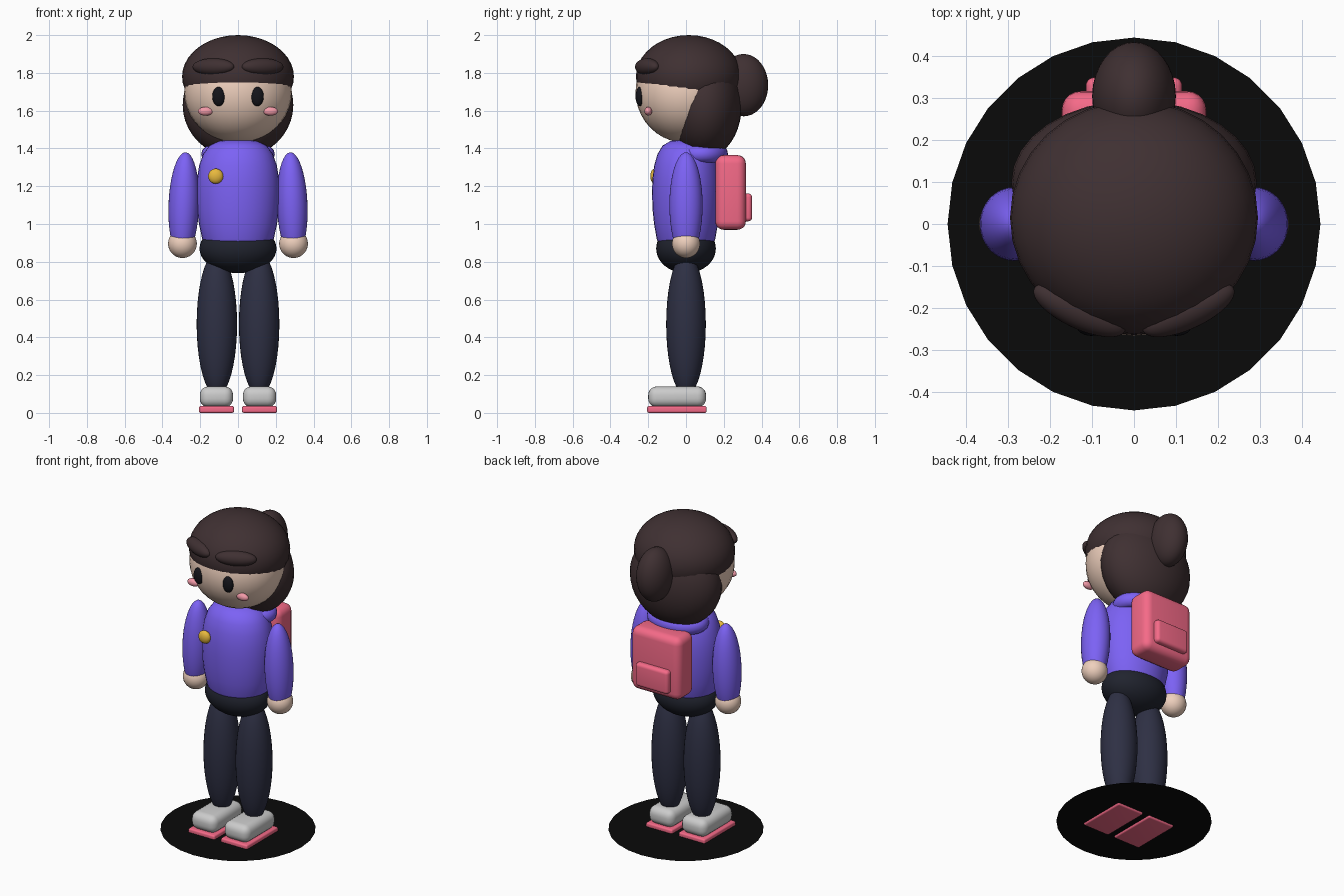
import bpy, bmesh, math
from mathutils import Matrix

if "Cube" in bpy.data.objects:
    bpy.data.objects.remove(bpy.data.objects["Cube"])


def material(name, hex_code):
    rgb = [int(hex_code[i:i + 2], 16) / 255 for i in (0, 2, 4)]
    m = bpy.data.materials.new(name)
    m.diffuse_color = [c / 12.92 if c < 0.04 else ((c + 0.055) / 1.055) ** 2.4 for c in rgb] + [1]
    m.use_nodes = True
    m.node_tree.nodes["Principled BSDF"].inputs["Base Color"].default_value = m.diffuse_color
    return m


HAIR = material("hair_brown", "3F3032")
SKIN = material("skin", "EFD0BD")
PURPLE = material("hoodie_purple", "7C62F5")
NAVY = material("trouser_navy", "2E3044")
DARK = material("waist_dark", "20232E")
PINK = material("pink", "F56A88")
BLUSH = material("blush", "F29AA8")
GOLD = material("gold", "E8B93E")
BLACK = material("black", "14141A")
SHADOW = material("shadow_black", "0A0A0A")
GREY = material("shoe_grey", "CFCFCF")


def add(name, bm, mat, smooth=True):
    mesh = bpy.data.meshes.new(name)
    bmesh.ops.recalc_face_normals(bm, faces=bm.faces)
    bm.to_mesh(mesh)
    bm.free()
    for p in mesh.polygons:
        p.use_smooth = smooth
    mesh.materials.append(mat)
    ob = bpy.data.objects.new(name, mesh)
    bpy.context.collection.objects.link(ob)
    return ob


def ellipsoid(name, loc, radii, mat, rot=(0, 0, 0)):
    bm = bmesh.new()
    bmesh.ops.create_uvsphere(bm, u_segments=32, v_segments=20, radius=1)
    bmesh.ops.scale(bm, vec=radii, verts=bm.verts)
    ob = add(name, bm, mat)
    ob.location, ob.rotation_euler = loc, rot
    return ob


def rounded_box(name, loc, size, radius, mat):
    bm = bmesh.new()
    bmesh.ops.create_cube(bm, size=1)
    bmesh.ops.scale(bm, vec=size, verts=bm.verts)
    bmesh.ops.bevel(bm, geom=bm.edges[:], offset=radius, segments=5, profile=0.5, affect='EDGES')
    ob = add(name, bm, mat)
    ob.location = loc
    return ob


def lathe(name, profile, scale, mat):
    bm = bmesh.new()
    vs = [bm.verts.new((r, 0, z)) for r, z in profile]
    es = [bm.edges.new(p) for p in zip(vs, vs[1:])]
    bmesh.ops.spin(bm, geom=vs + es, cent=(0, 0, 0), axis=(0, 0, 1), angle=math.tau, steps=32)
    bmesh.ops.remove_doubles(bm, verts=bm.verts, dist=1e-4)
    bmesh.ops.scale(bm, vec=scale, verts=bm.verts)
    return add(name, bm, mat)


# Ground shadow disc
bm = bmesh.new()
bmesh.ops.create_circle(bm, cap_ends=True, segments=28, radius=0.445,
                        matrix=Matrix.Translation((0, 0, 0.012)))
add("base_disc", bm, SHADOW, False)

# Head and hair
ellipsoid("head", (0, 0, 1.70), (0.285, 0.267, 0.27), SKIN)
ellipsoid("hair_cap", (0, 0.015, 1.78), (0.296, 0.28, 0.22), HAIR)
ellipsoid("back_hair", (0, 0.10, 1.63), (0.293, 0.195, 0.28), HAIR)
ellipsoid("hair_bun", (0, 0.305, 1.735), (0.10, 0.13, 0.165), HAIR)

# Torso, hips, hood and badge
lathe("torso", [(0, 0.88), (0.78, 0.88), (0.86, 0.92), (0.94, 1.0), (0.985, 1.08), (1, 1.17),
                (0.985, 1.24), (0.935, 1.31), (0.84, 1.37), (0.69, 1.415), (0.45, 1.44), (0, 1.45)],
      (0.22, 0.18, 1), PURPLE)
ellipsoid("hips", (0, 0, 0.87), (0.204, 0.158, 0.13), DARK)
lathe("hood", [(0.15 + 0.045 * math.cos(math.tau * i / 12), 0.045 * math.sin(math.tau * i / 12))
               for i in range(13)], (1, 0.73, 1), PURPLE).location = (0, 0.08, 1.37)
ellipsoid("badge", (-0.118, -0.165, 1.253), (0.04, 0.024, 0.04), GOLD)

# Backpack
rounded_box("backpack", (0, 0.236, 1.167), (0.345, 0.162, 0.395), 0.045, PINK)
rounded_box("backpack_pocket", (0, 0.32, 1.088), (0.23, 0.06, 0.147), 0.02, PINK)

# Mirrored parts
for side, s in (("left", 1), ("right", -1)):
    ellipsoid(side + "_fringe", (s * 0.13, -0.205, 1.832), (0.12, 0.045, 0.045), HAIR,
              (0, 0, s * math.radians(25)))
    ellipsoid(side + "_eye", (s * 0.102, -0.245, 1.675), (0.034, 0.022, 0.051), BLACK)
    ellipsoid(side + "_cheek", (s * 0.172, -0.20, 1.597), (0.04, 0.02, 0.023), BLUSH)
    ellipsoid(side + "_arm", (s * 0.287, 0, 1.10), (0.081, 0.088, 0.28), PURPLE,
              (0, -s * math.radians(2), 0))
    ellipsoid(side + "_hand", (s * 0.294, 0, 0.896), (0.076, 0.074, 0.076), SKIN)
    ellipsoid(side + "_leg", (s * 0.112, 0, 0.47), (0.107, 0.105, 0.38), NAVY)
    rounded_box(side + "_shoe", (s * 0.114, -0.047, 0.085), (0.176, 0.306, 0.11), 0.045, GREY)
    rounded_box(side + "_sole", (s * 0.114, -0.048, 0.018), (0.185, 0.315, 0.036), 0.01, PINK)
